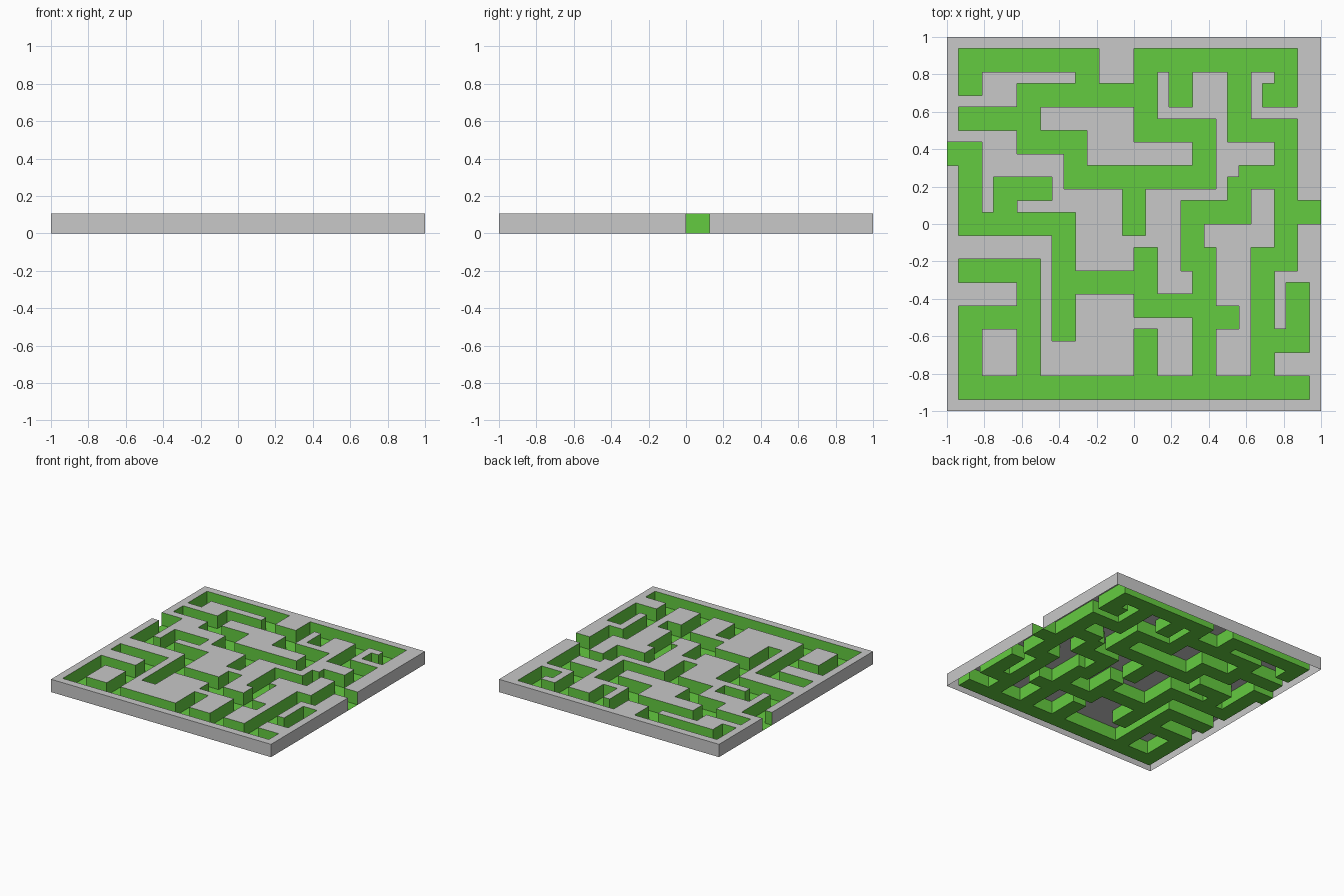
import bpy, bmesh

if "Cube" in bpy.data.objects:
    bpy.data.objects.remove(bpy.data.objects["Cube"])

N, H = 32, 0.105          # grid cells per side, wall height
S = 2.0 / N


def material(name, color):
    m = bpy.data.materials.new(name)
    m.diffuse_color = (*color, 1)
    m.use_nodes = True
    m.node_tree.nodes["Principled BSDF"].inputs["Base Color"].default_value = m.diffuse_color
    return m


grey = material("light grey", (0.58, 0.58, 0.58))
green = material("grass green", (0.127, 0.597, 0.051))

# Corridor centre lines in grid units from the top left:
# start x, start y, then alternately the next x and the next y
PATHS = [
    (2, 4, 2, 2, 12, 5, 7, 9, 11, 12, 22, 8, 17, 2, 29, 5, 28),
    (12, 5, 17), (2, 7, 7), (20, 2, 20, 5),
    (25, 2, 25, 8, 29, 19, 27, 30),
    (29, 12, 26), (25, 13, 25, 15, 21, 19), (22, 19, 22, 30),
    (29, 15, 31), (27, 26, 30, 22), (2, 30, 30), (17, 26, 17, 30),
    (1, 10, 2, 16, 10, 25), (5, 16, 5, 13, 8),
    (10, 21, 17, 23, 22), (17, 19, 17, 21), (22, 24, 24),
    (16, 12, 16, 16), (2, 20, 7, 30), (7, 24, 2, 30),
]

# Mark every cell covered by a two-cell-wide corridor
path_cells = set()
for path in PATHS:
    pos = list(path[:2])
    for k, target in enumerate(path[2:]):
        old = pos[:]
        pos[k % 2] = target
        for i in range(min(old[0], pos[0]) - 1, max(old[0], pos[0]) + 1):
            for j in range(min(old[1], pos[1]) - 1, max(old[1], pos[1]) + 1):
                path_cells.add((i, j))


def point(i, j, z):
    return (-1 + i * S, 1 - j * S, z)


def build(name, mat, faces):
    bm = bmesh.new()
    for f in faces:
        bm.faces.new([bm.verts.new(p) for p in f])
    bmesh.ops.remove_doubles(bm, verts=bm.verts, dist=1e-4)
    me = bpy.data.meshes.new(name)
    bm.to_mesh(me)
    bm.free()
    me.materials.append(mat)
    ob = bpy.data.objects.new(name, me)
    bpy.context.collection.objects.link(ob)


def flat(i, j, z):
    return [point(i, j, z), point(i, j + 1, z),
            point(i + 1, j + 1, z), point(i + 1, j, z)]


def upright(a, b):
    return [point(*a, 0), point(*a, H), point(*b, H), point(*b, 0)]


tops, rim, floor, sides = [], [], [], []
for i in range(N):
    for j in range(N):
        is_path = (i, j) in path_cells
        if is_path:
            floor.append(flat(i, j, 0))
        else:
            tops.append(flat(i, j, H))
        # upright faces: outer rim in grey, corridor sides in green
        c = [(i, j), (i, j + 1), (i + 1, j + 1), (i + 1, j)]
        near = [(i - 1, j), (i, j + 1), (i + 1, j), (i, j - 1)]
        for k in range(4):
            a, b = c[k], c[(k + 1) % 4]
            outside = not (0 <= near[k][0] < N and 0 <= near[k][1] < N)
            if outside and not is_path:
                rim.append(upright(b, a))
            elif is_path and not outside and near[k] not in path_cells:
                sides.append(upright(a, b))

build("wall_tops_and_outer_rim", grey, tops + rim)
build("corridor_floor_and_sides", green, floor + sides)
